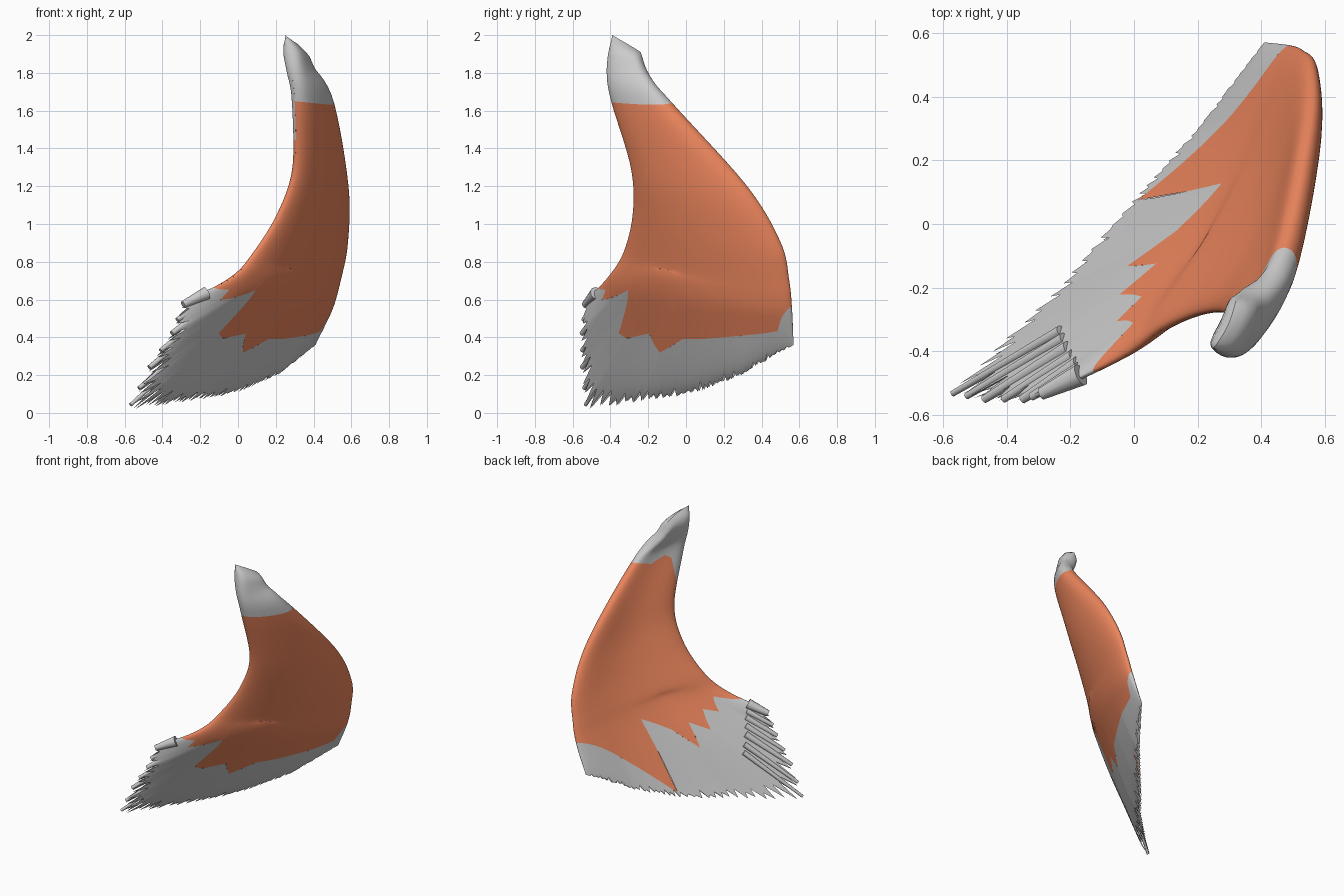
import bpy, bmesh, math, random
from mathutils import Vector, Matrix

if "Cube" in bpy.data.objects:
    bpy.data.objects.remove(bpy.data.objects["Cube"])
random.seed(4)

# Span stations from the tip down: front rim and back rim
FRONT = [(.25, -.39, 2), (.28, -.415, 1.82), (.30, -.39, 1.65), (.30, -.29, 1.3),
         (.22, -.28, 1.06), (.09, -.33, .85), (-.04, -.42, .71)]
BACK = [(.32, -.24, 1.91), (.38, -.2, 1.8), (.49, -.08, 1.64), (.565, .32, 1.2),
        (.565, .5, .9), (.53, .545, .7), (.49, .56, .55)]
# Trailing edge: (u, x, y, z) from the front rim round the low corner to the back rim
TRAIL = [(0, -.28, -.53, .6), (.1, -.35, -.55, .42), (.2, -.47, -.55, .24),
         (.3, -.58, -.53, .02), (.45, -.25, -.21, .06), (.6, -.01, .07, .11),
         (.78, .2, .3, .2), (1, .41, .57, .36)]
# Colour borders as (u, station)
OUTER = [(0, 6.4), (.04, 6.2), (.07, 6.4), (.15, 6), (.25, 6.45), (.38, 6.38), (.45, 6.55),
         (.52, 6.43), (.8, 6.45), (.94, 6.5), (.96, 6.2), (1, 5.9)]
INNER = [(0, 6.4), (.05, 6.2), (.1, 6), (.17, 6.25), (.22, 6.12), (.3, 6.3), (.35, 6.18),
         (.41, 6.45), (.45, 6.22), (.56, 5.95), (.6, 6.93), (1, 5.9)]
TIP_OUT = [(0, 2), (1, 2)]
TIP_IN = [(0, 2.6), (.25, 2.05), (.4, 1.95), (.6, 2.1), (1, 2)]


def lookup(table, u):
    """Linear interpolation in a table keyed by its first column."""
    for a, b in zip(table, table[1:]):
        if u <= b[0]:
            t = (u - a[0]) / (b[0] - a[0])
            v = [p + (q - p) * t for p, q in zip(a[1:], b[1:])]
            return v[0] if len(v) == 1 else Vector(v)
    return lookup(table, table[-1][0])


def middle(u, r):
    """Middle surface: Catmull-Rom along the span, bowed across the chord."""
    pts = [Vector(f).lerp(Vector(b), u) for f, b in zip(FRONT, BACK)] + [lookup(TRAIL, u)]
    i = max(0, min(6, int(r)))
    t = r - i
    a, b = pts[i], pts[i + 1]
    ma = (b - pts[i - 1]) / 2 if i else b - a
    mb = (pts[i + 2] - a) / 2 if i < 6 else b - a
    return (a * (2*t**3 - 3*t*t + 1) + ma * (t**3 - 2*t*t + t)
            + b * (3*t*t - 2*t**3) + mb * (t**3 - t*t))


def surface(u, r, side):
    """Outer (+1) or inner (-1) skin point."""
    u0, u1 = max(0, u - .03), min(1, u + .03)
    r0, r1 = max(0, r - .05), min(7, r + .05)
    n = (middle(u1, r) - middle(u0, r)).cross(middle(u, r0) - middle(u, r1)).normalized()
    fade = max(.12, math.sqrt(max(0, min(1, 7 - r))))
    tip = math.sqrt(min(1, r / .5))
    half = .05 * math.sqrt(max(0, 1 - abs(2*u - 1)**5)) * fade * tip
    chord = (middle(1, min(r, 6)) - middle(0, min(r, 6))).length
    bow = .055 * chord * math.sin(math.pi * u) * fade
    return middle(u, r) + n * (bow + side * half)


def part(name, borders, rows, mat=None):
    """Two skins between their upper and lower borders."""
    bm = bmesh.new()
    for side, (top, low) in zip((1, -1), borders):
        us = {round(.5 - .5 * math.cos(math.pi * i / 60), 4) for i in range(61)}
        us |= {round(p[0], 4) for p in top + low}
        prev = None
        for u in sorted(us):
            a, b = lookup(top, u), lookup(low, u)
            col = [bm.verts.new(surface(u, a + (b - a) * j / rows, side)) for j in range(rows + 1)]
            if prev:
                for j in range(rows):
                    q = (prev[j], prev[j+1], col[j+1], col[j])
                    bm.faces.new(q if side > 0 else q[::-1])
            prev = col
    bmesh.ops.remove_doubles(bm, verts=bm.verts, dist=.0005)
    bmesh.ops.recalc_face_normals(bm, faces=bm.faces)
    finish(bm, name, mat)


def finish(bm, name, mat=None):
    me = bpy.data.meshes.new(name)
    bm.to_mesh(me)
    bm.free()
    ob = bpy.data.objects.new(name, me)
    bpy.context.collection.objects.link(ob)
    if mat:
        me.materials.append(mat)
    bpy.context.view_layer.objects.active = ob
    ob.select_set(True)
    bpy.ops.object.shade_smooth_by_angle(angle=math.radians(45))
    ob.select_set(False)


orange = bpy.data.materials.new("orange")
orange.diffuse_color = (.85, .24, .11, 1)
orange.use_nodes = True
orange.node_tree.nodes["Principled BSDF"].inputs["Base Color"].default_value = orange.diffuse_color

# Ragged trailing edge: long feathers on the front corner, short teeth behind
ragged = [(0, 7)]
u = 0
while u < .97:
    step = .024 if u < .34 else .02
    depth = random.uniform(.1, .2) if u < .34 else random.uniform(.03, .12)
    ragged += [(u + step * .6, 7 - depth), (min(1, u + step), 7 - random.uniform(0, .03))]
    u += step
if ragged[-1][0] < 1:
    ragged.append((1, 7))

start = [(0, 0), (1, 0)]
part("wing_tip", [(start, TIP_OUT), (start, TIP_IN)], 12)
part("wing_panel", [(TIP_OUT, OUTER), (TIP_IN, INNER)], 28, orange)
part("trailing_feathers", [(OUTER, ragged), (INNER, ragged)], 10)

# Thick quills along the front corner
bm = bmesh.new()
for u, rad in [(.015, .036), (.06, .024), (.1, .026), (.15, .022), (.2, .024), (.25, .02), (.29, .018)]:
    a, b = middle(u, 6.55), middle(u, 7)
    d = b - a
    rot = d.to_track_quat('Z', 'Y').to_matrix().to_4x4()
    bmesh.ops.create_cone(bm, cap_ends=True, segments=10, radius1=rad, radius2=rad * .55,
                          depth=d.length, matrix=Matrix.Translation((a + b) / 2) @ rot)
finish(bm, "front_quills")
